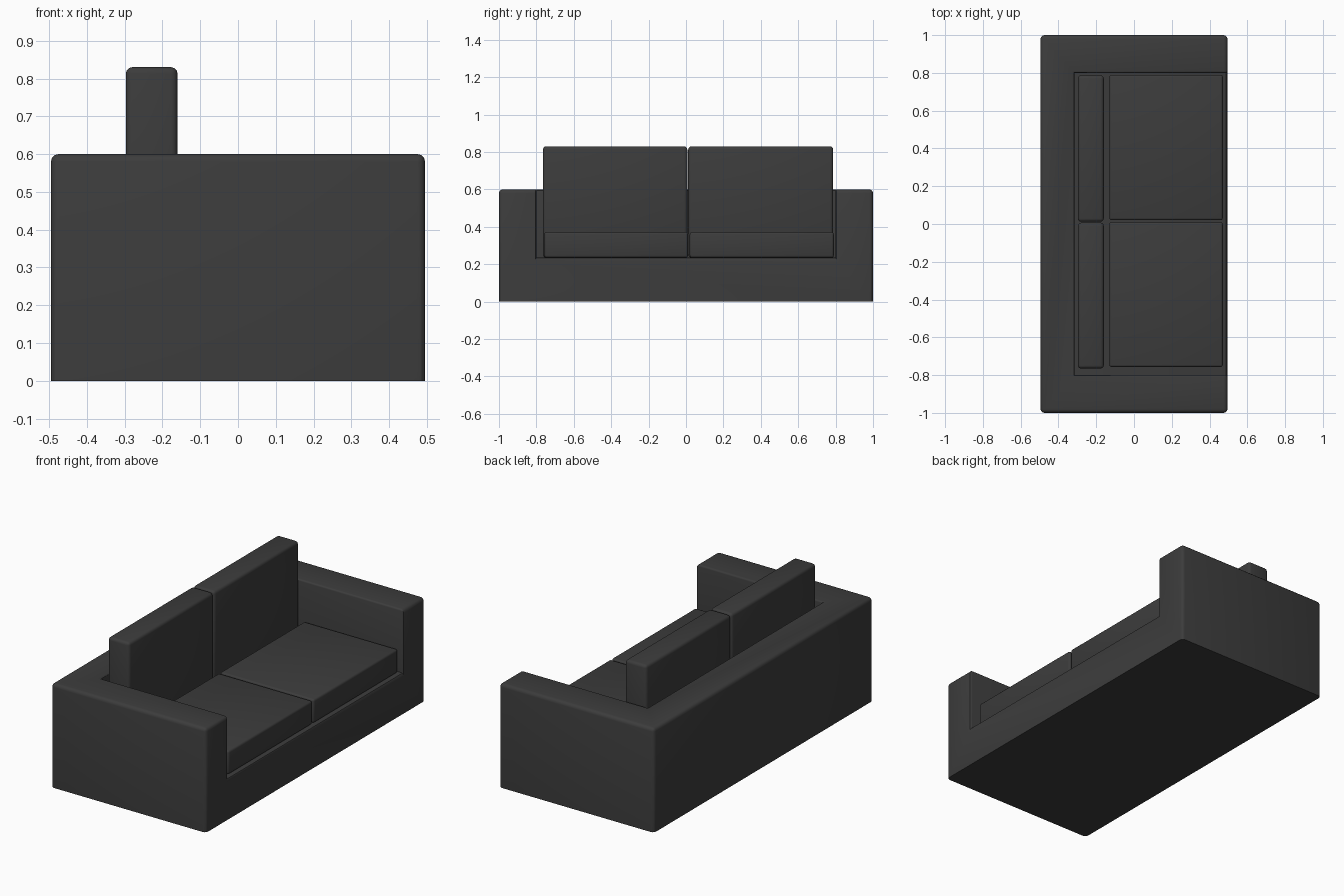
import bpy, bmesh
from mathutils import Vector

old = bpy.data.objects.get("Cube")
if old:
    bpy.data.objects.remove(old, do_unlink=True)

fabric = bpy.data.materials.new("charcoal_fabric")
fabric.use_nodes = True
COLOUR = (0.045, 0.045, 0.045, 1)
fabric.diffuse_color = COLOUR
fabric.node_tree.nodes["Principled BSDF"].inputs["Base Color"].default_value = COLOUR


def box(name, low, high):
    """Box between two opposite corners."""
    low, high = Vector(low), Vector(high)
    bm = bmesh.new()
    bmesh.ops.create_cube(bm, size=1)
    for v in bm.verts:
        v.co = (low + high) / 2 + v.co * (high - low)
    mesh = bpy.data.meshes.new(name)
    bm.to_mesh(mesh)
    bm.free()
    mesh.materials.append(fabric)
    obj = bpy.data.objects.new(name, mesh)
    bpy.context.collection.objects.link(obj)
    return obj


def round_edges(obj, width, limit="ANGLE"):
    bevel = obj.modifiers.new("rounding", "BEVEL")
    bevel.width, bevel.segments = width, 3
    bevel.limit_method = limit
    bpy.ops.object.select_all(action="DESELECT")
    obj.select_set(True)
    bpy.context.view_layer.objects.active = obj
    bpy.ops.object.modifier_apply(modifier=bevel.name)
    bpy.ops.object.shade_smooth_by_angle()


# Frame: solid block with the seat recess cut out, open to the seat front
frame = box("sofa_frame", (-0.495, -1, 0), (0.495, 1, 0.6))
recess = box("recess_cutter", (-0.315, -0.8, 0.235), (0.7, 0.8, 0.8))
cut = frame.modifiers.new("recess", "BOOLEAN")
cut.operation, cut.solver, cut.object = "DIFFERENCE", "EXACT", recess
bpy.context.view_layer.objects.active = frame
bpy.ops.object.modifier_apply(modifier=cut.name)
bpy.data.objects.remove(recess, do_unlink=True)

# Round outer edges fully and recess rims slightly; floor and inner corners stay sharp
bm = bmesh.new()
bm.from_mesh(frame.data)
weight = bm.edges.layers.float.new("bevel_weight_edge")
for e in bm.edges:
    mid = (e.verts[0].co + e.verts[1].co) / 2
    if e.is_convex and e.calc_face_angle(0) > 0.5 and mid.z > 0.01:
        rim = abs(mid.y) < 0.85 and mid.x > -0.4 and mid.z > 0.3
        e[weight] = 0.5 if rim else 1
bm.to_mesh(frame.data)
bm.free()
round_edges(frame, 0.02, "WEIGHT")

# Two seat cushions and two back cushions
for side, (y0, y1) in {"right": (-0.757, 0.01), "left": (0.02, 0.79)}.items():
    seat = box(side + "_seat_cushion", (-0.13, y0, 0.235), (0.47, y1, 0.372))
    back = box(side + "_back_cushion", (-0.297, y0 - 0.008, 0.235), (-0.16, y1 - 0.003, 0.83))
    round_edges(seat, 0.012)
    round_edges(back, 0.017)
